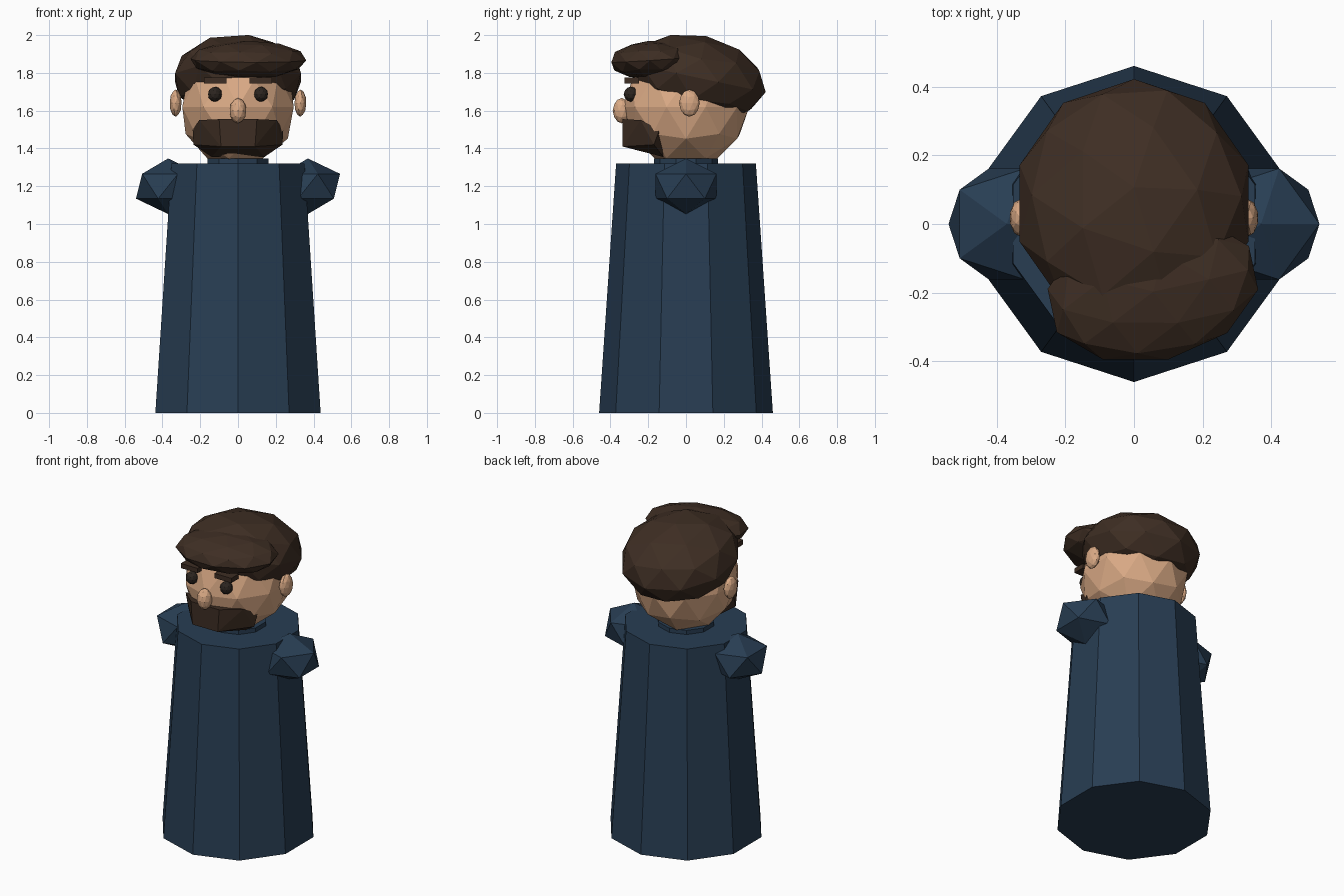
import bpy
import bmesh
from math import radians, sin, cos, pi
from mathutils import Matrix, Vector, Euler

cube = bpy.data.objects.get("Cube")
if cube:
    bpy.data.objects.remove(cube, do_unlink=True)


def material(name, color):
    mat = bpy.data.materials.new(name)
    mat.use_nodes = True
    mat.diffuse_color = (*color, 1)
    bsdf = mat.node_tree.nodes["Principled BSDF"]
    bsdf.inputs["Base Color"].default_value = (*color, 1)
    bsdf.inputs["Roughness"].default_value = 0.8
    return mat


NAVY = material("navy cloth", (0.021, 0.047, 0.086))
SKIN = material("skin", (0.70, 0.40, 0.235))
HAIR = material("brown hair", (0.048, 0.027, 0.017))
BLACK = material("dark eyes", (0.025, 0.018, 0.014))


def finish(bm, name, mat):
    bmesh.ops.recalc_face_normals(bm, faces=bm.faces)
    mesh = bpy.data.meshes.new(name)
    bm.to_mesh(mesh)
    bm.free()
    mesh.materials.append(mat)
    obj = bpy.data.objects.new(name, mesh)
    bpy.context.collection.objects.link(obj)
    return obj


def ball(name, mat, center, radii, detail=2, turn=(0, 0, 0)):
    """Faceted ellipsoid, turned by degrees."""
    bm = bmesh.new()
    bmesh.ops.create_icosphere(bm, subdivisions=detail, radius=1)
    rot = Euler([radians(a) for a in turn]).to_matrix().to_4x4()
    bm.transform(Matrix.Translation(center) @ rot @ Matrix.Diagonal((*radii, 1)))
    return finish(bm, name, mat)


def column(name, mat, sides, low, high):
    """Tapered prism between two (radius, z) rings, with a corner at the front."""
    bm = bmesh.new()
    rings = []
    for radius, z in (low, high):
        rings.append([bm.verts.new((radius * sin(2 * pi * i / sides),
                                    radius * cos(2 * pi * i / sides), z))
                      for i in range(sides)])
    for ring in rings:
        bm.faces.new(ring)
    for i in range(sides):
        j = (i + 1) % sides
        bm.faces.new((rings[0][i], rings[0][j], rings[1][j], rings[1][i]))
    return finish(bm, name, mat)


def hull(name, mat, points):
    bm = bmesh.new()
    for p in points:
        bm.verts.new(p)
    bmesh.ops.convex_hull(bm, input=bm.verts)
    return finish(bm, name, mat)


# Robe and collar
column("robe", NAVY, 10, (0.46, 0), (0.37, 1.32))
column("collar", NAVY, 10, (0.17, 1.28), (0.17, 1.347))

# Head and hair
ball("head", SKIN, (0, 0, 1.62), (0.31, 0.335, 0.32))
ball("hair", HAIR, (0, 0.06, 1.775), (0.35, 0.37, 0.225), turn=(-12, 0, 0))
ball("quiff", HAIR, (0.055, -0.19, 1.87), (0.315, 0.21, 0.1), turn=(4, 0, 12))

# Paired parts
for side, label in ((1, "left"), (-1, "right")):
    ball(label + "_shoulder", NAVY, (side * 0.37, 0, 1.2), (0.19, 0.19, 0.147), 1)
    ball(label + "_ear", SKIN, (side * 0.33, 0.018, 1.64), (0.032, 0.055, 0.072))
    ball(label + "_eye", BLACK, (side * 0.122, -0.292, 1.687), (0.038, 0.038, 0.04))
    x = side * 0.12
    hull(label + "_brow", HAIR, [(x + dx, y, z) for dx in (-0.06, 0.06)
                                 for y in (-0.325, -0.25) for z in (1.745, 1.775)])

# Nose
ball("nose", SKIN, (0, -0.34, 1.6), (0.045, 0.048, 0.067))

# Beard wrapped around the chin
half = [(0.10, -0.335, 1.555), (0.09, -0.335, 1.41), (0.205, -0.24, 1.55),
        (0.24, -0.14, 1.50), (0.235, -0.17, 1.42), (0.14, -0.12, 1.355)]
hull("beard", HAIR, [(s * x, y, z) for x, y, z in half for s in (1, -1)])
